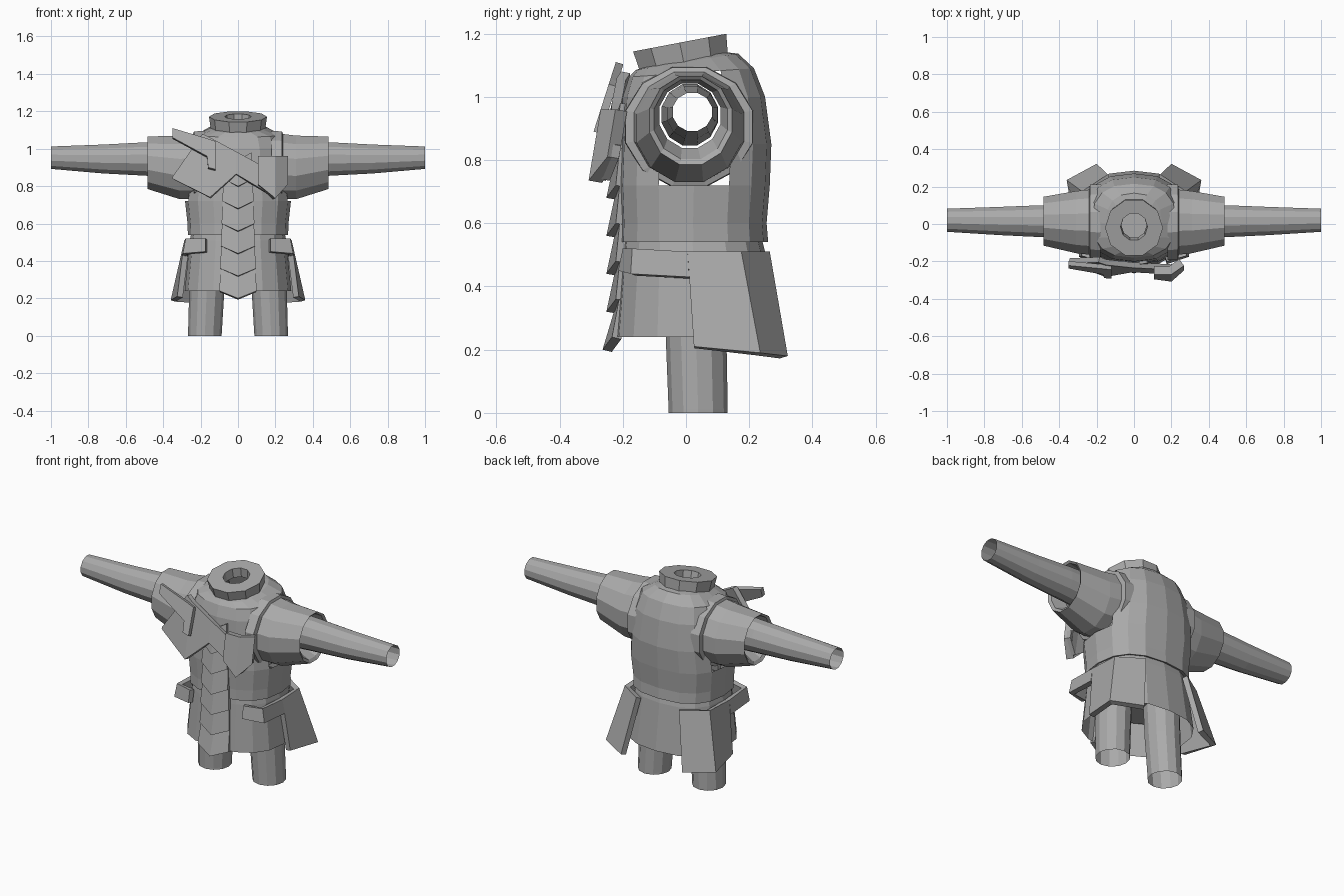
import bpy, bmesh, math

if "Cube" in bpy.data.objects:
    bpy.data.objects.remove(bpy.data.objects["Cube"])

cloth = bpy.data.materials.new("plain grey")
cloth.diffuse_color = (0.4, 0.4, 0.4, 1)
cloth.use_nodes = True
cloth.node_tree.nodes["Principled BSDF"].inputs["Base Color"].default_value = cloth.diffuse_color


def make(name, verts, faces, mirror=False, thick=0.0):
    me = bpy.data.meshes.new(name)
    me.from_pydata(verts, [], faces)
    me.materials.append(cloth)
    ob = bpy.data.objects.new(name, me)
    bpy.context.collection.objects.link(ob)
    if thick:
        ob.modifiers.new("thickness", 'SOLIDIFY').thickness = thick
    if mirror:
        m = ob.modifiers.new("mirror", 'MIRROR')
        m.use_mirror_merge = False
    return ob


def edit(ob, fn=None):
    bm = bmesh.new()
    bm.from_mesh(ob.data)
    bmesh.ops.recalc_face_normals(bm, faces=bm.faces)
    if fn:
        bmesh.ops.delete(bm, geom=[f for f in bm.faces if fn(f.calc_center_median())],
                         context='FACES')
    bm.to_mesh(ob.data)
    bm.free()


def power(v, p):
    return math.copysign(abs(v) ** (2 / p), v)


def ring_z(z, hw, y0, y1, tilt=0, cx=0, p=2.0, n=16):
    """Horizontal ring; tilt raises it towards the back."""
    pts = []
    for i in range(n):
        a = 2 * math.pi * i / n
        y = (y0 + y1) / 2 + (y1 - y0) / 2 * power(math.sin(a), p)
        pts.append((cx + hw * power(math.cos(a), p), y, z + tilt * y))
    return pts


def ring_x(x, y, z, ry, rz, n=12):
    """Upright ring across an arm."""
    return [(x, y + ry * math.cos(2 * math.pi * (i + .5) / n),
             z + rz * math.sin(2 * math.pi * (i + .5) / n)) for i in range(n)]


def loft(name, rings, mirror=False, remove=None, cap=False):
    n = len(rings[0])
    faces = [(r * n + i, r * n + (i + 1) % n, (r + 1) * n + (i + 1) % n, (r + 1) * n + i)
             for r in range(len(rings) - 1) for i in range(n)]
    if cap:
        faces.append(tuple(range(n)))
    ob = make(name, [p for r in rings for p in r], faces, mirror)
    edit(ob, remove)
    return ob


def strip(name, top, bottom, thick, mirror=False):
    """Bent plate between a top and a bottom edge, listed left to right from outside."""
    n = len(top)
    faces = [(i, n + i, n + i + 1, i + 1) for i in range(n - 1)]
    return make(name, top + bottom, faces, mirror, thick)


# Torso shell, open at the neck and where the sleeves join
torso = [(.55, .245, -.19, .235, 0), (.54, .268, -.212, .26, 0), (.60, .27, -.21, .255, 0),
         (.72, .283, -.215, .265, 0), (.85, .27, -.21, .27, 0), (1.0, .25, -.2, .25, 0),
         (1.075, .225, -.18, .215, .07), (1.11, .15, -.16, .165, .16), (1.12, .12, -.12, .12, .18)]
loft("torso", [ring_z(*t, p=2.5) for t in torso],
     remove=lambda c: abs(c.x) > .2 and math.hypot(c.y - .01, c.z - .905) < .16)

# Tilted collar ring
collar = [(1.10, .145, -.15, .14), (1.175, .155, -.175, .135),
          (1.175, .072, -.09, .06), (1.12, .068, -.075, .065)]
loft("collar", [ring_z(*c, .19, n=10) for c in collar])

# Short wide sleeves with a turned-in cuff, and the long open sleeves inside them
loft("outer_sleeve", [ring_x(.18, .01, .905, .21, .197), ring_x(.235, .01, .905, .208, .194),
                      ring_x(.24, .01, .905, .18, .18), ring_x(.31, .01, .9, .172, .176),
                      ring_x(.485, .015, .925, .135, .145), ring_x(.475, .015, .928, .12, .13),
                      ring_x(.40, .012, .94, .1, .105)], True)
loft("inner_sleeve", [ring_x(.34, .012, .943, .092, .1), ring_x(.5, .015, .945, .088, .092),
                      ring_x(.72, .016, .945, .078, .08), ring_x(1.0, .02, .952, .064, .062)], True)

# Skirt, hidden pelvis floor and trouser legs
loft("skirt", [ring_z(.55, .25, -.2, .24, p=2.5), ring_z(.51, .258, -.205, .25, p=2.5),
               ring_z(.24, .285, -.228, .285, p=2.5)])
loft("pelvis", [ring_z(.42, .26, -.2, .25, p=2.5), ring_z(.46, .255, -.2, .245, p=2.5)], cap=True)
loft("trouser_leg", [ring_z(0, .09, -.055, .132, cx=.177, n=12),
                     ring_z(.01, .09, -.055, .132, cx=.177, n=12),
                     ring_z(.24, .094, -.064, .128, cx=.167, n=12),
                     ring_z(.43, .096, -.066, .128, cx=.16, n=12)], True)

# Armoured hip bands and flared rear flaps
strip("hip_band", [(.175, -.2, .52), (.28, -.17, .52), (.287, .005, .51)],
      [(.175, -.215, .45), (.295, -.175, .44), (.30, .01, .43)], .03, True)
strip("rear_flap", [(.287, .005, .51), (.278, .175, .51), (.14, .265, .51)],
      [(.325, .025, .21), (.36, .235, .19), (.20, .322, .18)], .03, True)

# Overlapping pointed scales down the front
for k in range(6):
    z = .20 + .12 * k
    w = .10 - .004 * k
    out = .012 if k == 0 else 0
    strip("front_scale", [(-w + .008, -.208, z + .18), (0, -.222, z + .14), (w - .008, -.208, z + .18)],
          [(-w, -.222 - out, z + .04), (0, -.252 - out, z), (w, -.222 - out, z + .04)], .03)


# Layered chest plates: columns of x, upper z, lower z
def chest_plate(name, cols, depth, thick):
    strip(name, [(x, depth(x, a), a) for x, a, b in cols],
          [(x, depth(x, b), b) for x, a, b in cols], thick)


chest_plate("chest_plate",
            [(-.35, .85, .84), (-.19, 1.08, .76), (-.15, 1.06, .74),
             (-.01, .985, .865), (.20, .87, .74), (.26, .85, .81)],
            lambda x, z: -.215 - (1.08 - z) * .2 + .25 * max(0, abs(x) - .15), .03)
chest_plate("side_chest_plate", [(.107, .96, .81), (.20, .96, .735), (.267, .96, .81)],
            lambda x, z: -.27 - (.96 - z) * .17 + .7 * max(0, x - .2), .045)
chest_plate("hooked_chest_plate",
            [(-.35, 1.11, 1.06), (-.165, 1.055, .96), (-.16, 1.053, .90), (-.12, 1.04, .89)],
            lambda x, z: -.222 - (1.11 - z) * .32, .025)
